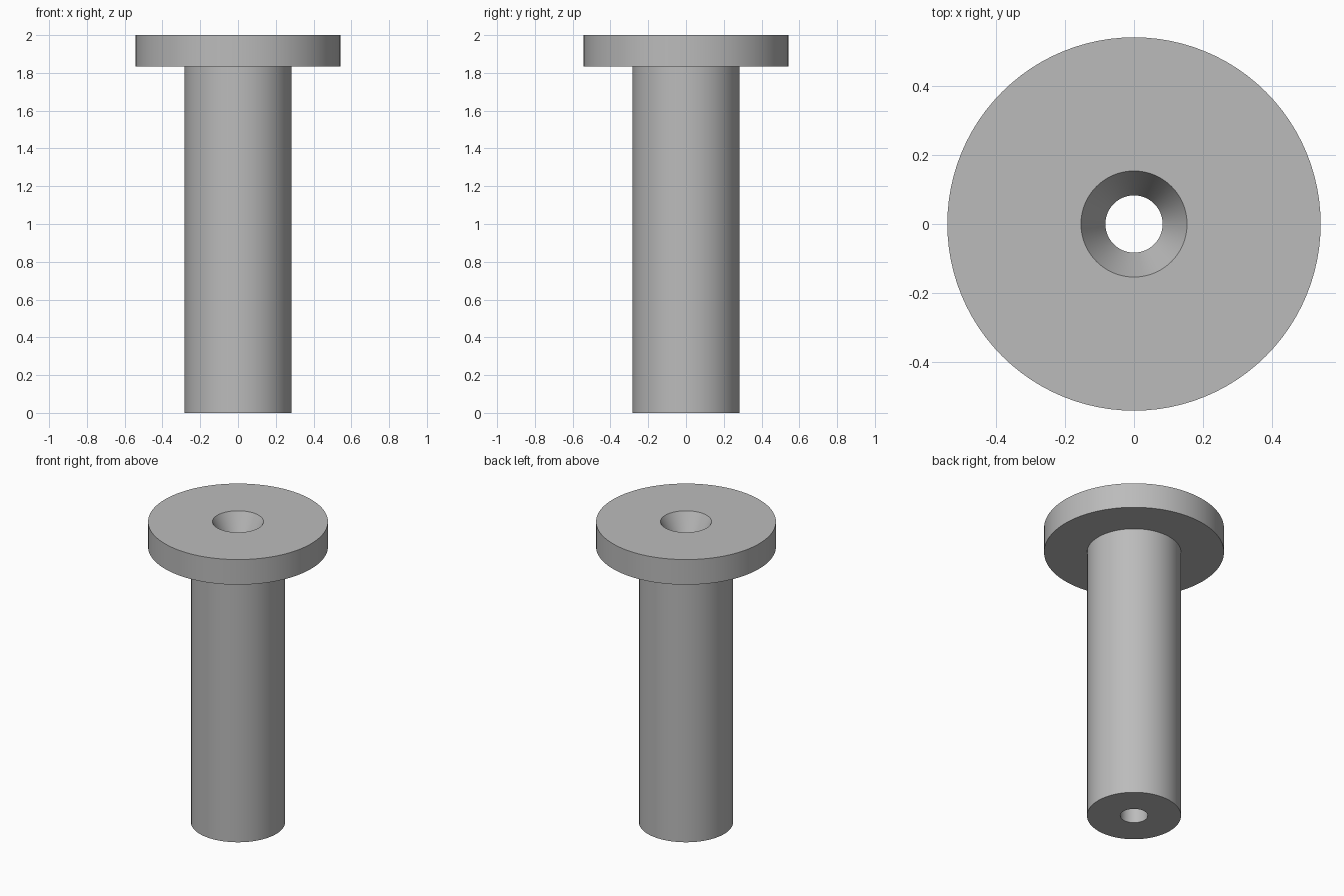
import bpy, bmesh, math

SEGMENTS = 96

# Remove the default object
cube = bpy.data.objects.get("Cube")
if cube:
    bpy.data.objects.remove(cube, do_unlink=True)

# Single plain grey material
grey = bpy.data.materials.new("plain_grey")
grey.use_nodes = True
colour = (0.5, 0.5, 0.5, 1)
grey.diffuse_color = colour
grey.node_tree.nodes["Principled BSDF"].inputs["Base Color"].default_value = colour


def lathe(name, profile):
    """Revolve a closed (radius, height) profile around z."""
    bm = bmesh.new()
    verts = [bm.verts.new((r, 0, z)) for r, z in profile]
    edges = [bm.edges.new((verts[i - 1], v)) for i, v in enumerate(verts)]
    bmesh.ops.spin(bm, geom=verts + edges, cent=(0, 0, 0), axis=(0, 0, 1),
                   angle=math.tau, steps=SEGMENTS, use_merge=True)
    bmesh.ops.remove_doubles(bm, verts=bm.verts, dist=1e-5)
    bmesh.ops.recalc_face_normals(bm, faces=bm.faces)
    mesh = bpy.data.meshes.new(name)
    bm.to_mesh(mesh)
    bm.free()
    obj = bpy.data.objects.new(name, mesh)
    bpy.context.collection.objects.link(obj)
    mesh.materials.append(grey)
    bpy.ops.object.select_all(action="DESELECT")
    obj.select_set(True)
    bpy.context.view_layer.objects.active = obj
    bpy.ops.object.shade_smooth_by_angle(angle=math.radians(20))
    return obj


# Flanged sleeve: shaft, wide head, countersink and through bore
shaft, head, bore, sink = 0.283, 0.542, 0.083, 0.154
under_head, top, sink_depth = 1.833, 2.0, 0.14
lathe("flanged_sleeve", [
    (bore, 0), (shaft, 0), (shaft, under_head), (head, under_head),
    (head, top), (sink, top), (bore, top - sink_depth),
])
